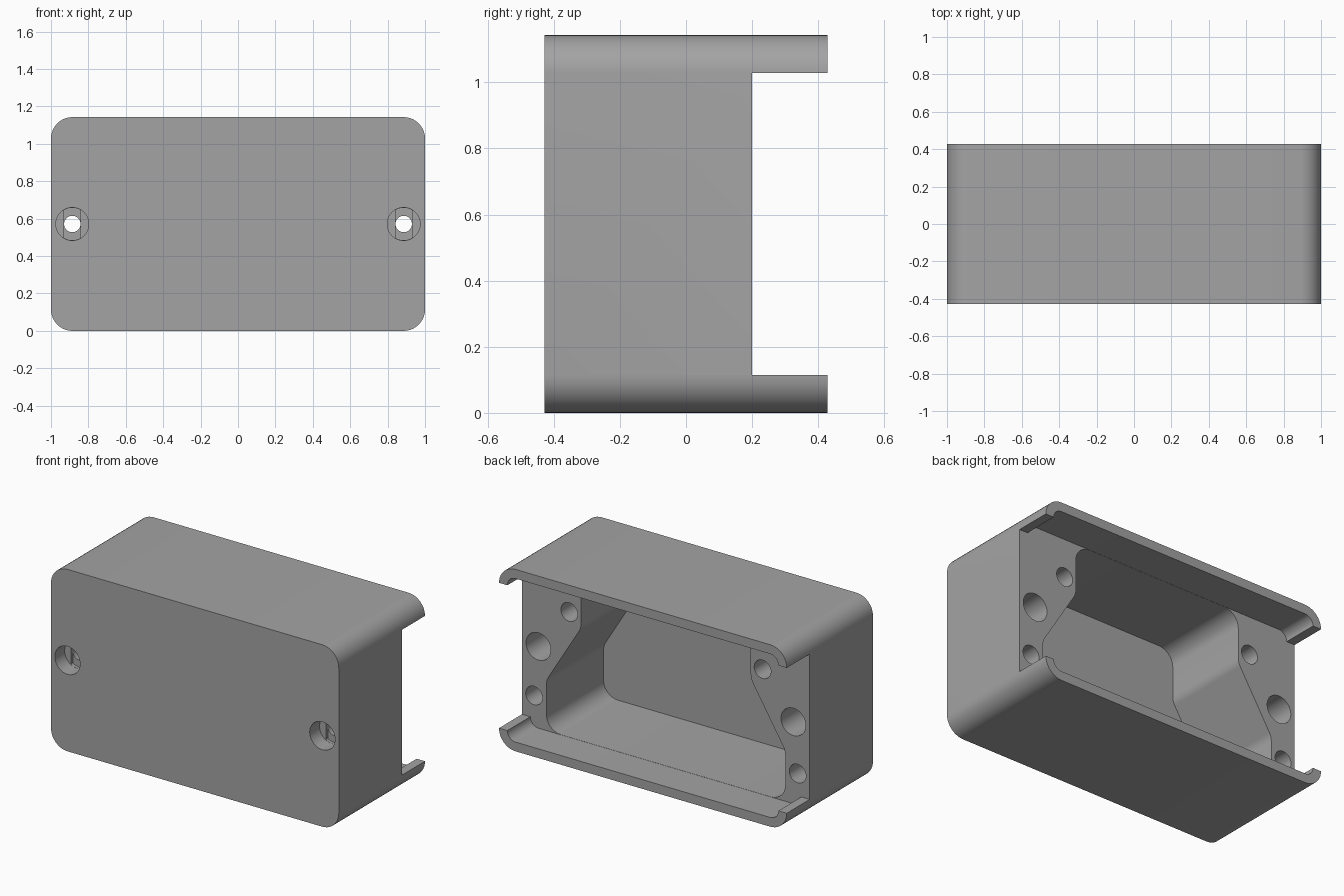
import bpy, bmesh, math
from mathutils import Vector

if "Cube" in bpy.data.objects:
    bpy.data.objects.remove(bpy.data.objects["Cube"])

H = 1.143        # height (z)
D = 0.428        # half depth (y)
STEP = 0.20      # y of the end block faces


def rounded(points, radius, steps=10):
    """Round every corner of a closed (x, z) polygon."""
    out = []
    n = len(points)
    for i in range(n):
        p = Vector(points[i])
        a = (Vector(points[i - 1]) - p).normalized()
        b = (Vector(points[(i + 1) % n]) - p).normalized()
        half = a.angle(b) / 2
        c = p + (a + b).normalized() * (radius / math.sin(half))
        t = radius / math.tan(half)
        s, e = p + a * t - c, p + b * t - c
        sweep = math.pi - 2 * half
        if s.x * e.y - s.y * e.x < 0:
            sweep = -sweep
        a0 = math.atan2(s.y, s.x)
        for k in range(steps + 1):
            ang = a0 + sweep * k / steps
            out.append((c.x + radius * math.cos(ang), c.y + radius * math.sin(ang)))
    return out


def circle(x, z, r, n=48, half_width=None):
    """Circle outline, optionally trimmed to a vertical band."""
    w = half_width or r
    return [(x + max(-w, min(w, r * math.cos(2 * math.pi * (k + .5) / n))),
             z + r * math.sin(2 * math.pi * (k + .5) / n)) for k in range(n)]


def rect(x0, x1, z0, z1):
    return [(x0, z0), (x1, z0), (x1, z1), (x0, z1)]


def prism(name, outline, y0, y1):
    """Extrude an (x, z) outline along y."""
    bm = bmesh.new()
    front = [bm.verts.new((x, y0, z)) for x, z in outline]
    back = [bm.verts.new((x, y1, z)) for x, z in outline]
    bm.faces.new(front)
    bm.faces.new(back[::-1])
    n = len(outline)
    for i in range(n):
        j = (i + 1) % n
        bm.faces.new((front[j], front[i], back[i], back[j]))
    bmesh.ops.recalc_face_normals(bm, faces=bm.faces)
    me = bpy.data.meshes.new(name)
    bm.to_mesh(me)
    bm.free()
    ob = bpy.data.objects.new(name, me)
    bpy.context.collection.objects.link(ob)
    return ob


def cut(target, outline, y0, y1):
    """Subtract an extruded outline from the target."""
    cutter = prism("cutter", outline, y0, y1)
    cutter.hide_render = True
    bpy.context.view_layer.objects.active = target
    mod = target.modifiers.new("cut", 'BOOLEAN')
    mod.operation = 'DIFFERENCE'
    mod.solver = 'EXACT'
    mod.object = cutter
    bpy.ops.object.modifier_apply(modifier=mod.name)
    bpy.data.objects.remove(cutter, do_unlink=True)


# Outer shell
case = prism("enclosure_case", rounded(rect(-1, 1, 0, H), 0.115), -D, D)

# Shallow rim recess behind the end blocks
cut(case, rounded(rect(-.942, .942, .058, H - .058), .057), STEP, .6)

# Deep cavity: wide below, narrowing upwards between the end blocks
side = [(.83, .059), (.83, .375), (.59, .765), (.59, H - .059)]
cavity = side + [(-x, z) for x, z in reversed(side)]
cut(case, rounded(cavity, .1), -.367, .3)

for s in (-1, 1):
    # Open end of the side wall, leaving curved lips above and below
    cut(case, rect(*sorted((s * .85, s * 1.2)), .115, H - .115), STEP, .6)
    # Screw hole: front counterbore, thin slot, neck and rear pocket
    x, z = s * .886, H / 2
    cut(case, circle(x, z, .088), -.6, -.33)
    cut(case, circle(x, z, .087, half_width=.045), -.4, -.31)
    cut(case, circle(x, z, .044), -.4, 0)
    cut(case, circle(x, z, .086), -.2, .3)
    # Smaller blind holes in the end block
    cut(case, circle(s * .672, .845, .058), -.12, .3)
    cut(case, circle(s * .916, .255, .058), -.12, .3)

# Plain grey finish
grey = bpy.data.materials.new("grey")
grey.diffuse_color = (.37, .37, .37, 1)
grey.use_nodes = True
grey.node_tree.nodes["Principled BSDF"].inputs["Base Color"].default_value = grey.diffuse_color
case.data.materials.clear()
case.data.materials.append(grey)
for p in case.data.polygons:
    p.material_index = 0

bpy.ops.object.select_all(action='DESELECT')
case.select_set(True)
bpy.context.view_layer.objects.active = case
bpy.ops.object.shade_smooth_by_angle(angle=math.radians(30))
